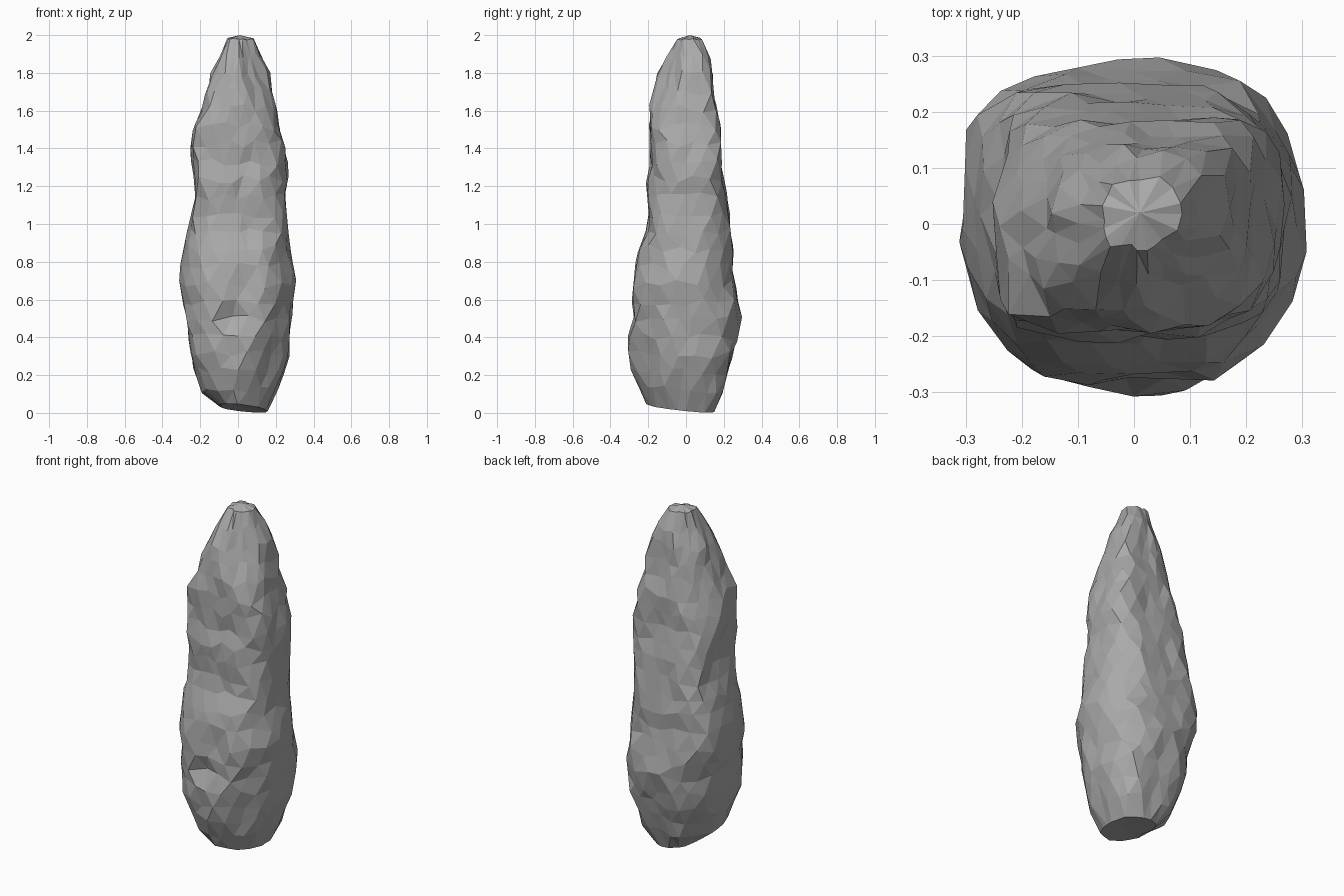
import bpy, bmesh, math, random
from mathutils import Vector, noise

random.seed(11)
if "Cube" in bpy.data.objects:
    bpy.data.objects.remove(bpy.data.objects["Cube"], do_unlink=True)

stone = bpy.data.materials.new("grey stone")
stone.use_nodes = True
stone.diffuse_color = (0.4, 0.4, 0.4, 1)
stone.node_tree.nodes["Principled BSDF"].inputs["Base Color"].default_value = (0.4, 0.4, 0.4, 1)

# Height, then reach in eight directions, anticlockwise from +x
OUTLINE = [
    (.02, .15, .17, .13, .12, .08, .16, .22, .18),
    (.10, .20, .23, .19, .18, .18, .22, .24, .22),
    (.25, .26, .31, .23, .25, .24, .28, .29, .26),
    (.40, .27, .32, .27, .28, .26, .30, .30, .28),
    (.52, .28, .32, .30, .30, .28, .31, .29, .29),
    (.70, .31, .29, .25, .35, .31, .31, .28, .31),
    (.85, .27, .28, .25, .33, .29, .30, .25, .29),
    (1.0, .26, .28, .24, .29, .25, .25, .19, .26),
    (1.2, .25, .28, .20, .27, .23, .27, .21, .25),
    (1.37, .26, .31, .18, .23, .25, .28, .18, .24),
    (1.5, .22, .29, .18, .20, .24, .28, .19, .24),
    (1.65, .19, .24, .16, .16, .18, .22, .18, .18),
    (1.8, .17, .19, .15, .13, .13, .17, .16, .12),
    (1.98, .09, .10, .08, .07, .06, .06, .04, .06),
]
# Chips and grooves: centre, reach, depth
CHIPS = [
    ((0, -.28, .52), .07, .07), ((0, -.28, .64), .07, .05),
    ((.17, -.2, .25), .07, .04), ((.22, .16, .25), .07, .04),
    ((-.24, .1, 1.08), .09, .03), ((.02, .14, 1.75), .08, .03),
    ((.14, .13, 1.66), .06, .03), ((-.22, -.1, 1.28), .07, .03),
]
SIDES, ROWS = 20, 22
SHARPNESS = 16


def reaches(z):
    for a, b in zip(OUTLINE, OUTLINE[1:]):
        if z <= b[0]:
            t = max(0, (z - a[0]) / (b[0] - a[0]))
            return [p + (q - p) * t for p, q in zip(a[1:], b[1:])]
    return OUTLINE[-1][1:]


def surface_point(angle, z):
    # Softened octagon whose flats lie at the eight reaches
    total = sum(max(0, math.cos(angle - k * math.tau / 8) / h) ** SHARPNESS
                for k, h in enumerate(reaches(z)))
    out = Vector((math.cos(angle), math.sin(angle), 0))
    p = out * total ** (-1 / SHARPNESS) + Vector((0, 0, z))
    rough = 0.016 * noise.noise(p * 7) + random.uniform(-.008, .008)
    for centre, reach, depth in CHIPS:
        rough -= depth * max(0, 1 - (p - Vector(centre)).length / reach)
    return p + out * rough


# Irregular staggered rings, joined by triangles
bm = bmesh.new()
rings = []
for r in range(ROWS):
    base = 0.03 + 1.95 * r / (ROWS - 1)
    wobble = 0.006 if r in (0, ROWS - 1) else 0.024
    ring = []
    for i in range(SIDES):
        angle = math.tau * (i + 0.5 * (r % 2) + random.uniform(-.2, .2)) / SIDES
        z = base + random.uniform(-wobble, wobble)
        ring.append(bm.verts.new(surface_point(angle, z)))
    rings.append(ring)

for r, (low, high) in enumerate(zip(rings, rings[1:])):
    for i in range(SIDES):
        j = (i + 1) % SIDES
        if r % 2:
            bm.faces.new((low[i], high[j], high[i]))
            bm.faces.new((low[i], low[j], high[j]))
        else:
            bm.faces.new((low[i], low[j], high[i]))
            bm.faces.new((low[j], high[j], high[i]))

# Close the peak and the underside
peak = bm.verts.new((0.01, 0.02, 2.0))
foot = bm.verts.new((0.03, -0.03, 0.035))
for i in range(SIDES):
    j = (i + 1) % SIDES
    bm.faces.new((rings[-1][i], rings[-1][j], peak))
    bm.faces.new((rings[0][j], rings[0][i], foot))

# The base tilts down toward the back left corner
for v in rings[0]:
    v.co.z = max(0, 0.025 - 0.1 * (v.co.x + v.co.y))

bmesh.ops.recalc_face_normals(bm, faces=bm.faces[:])
mesh = bpy.data.meshes.new("standing_rock")
bm.to_mesh(mesh)
bm.free()
mesh.materials.append(stone)
rock = bpy.data.objects.new("standing_rock", mesh)
bpy.context.collection.objects.link(rock)
